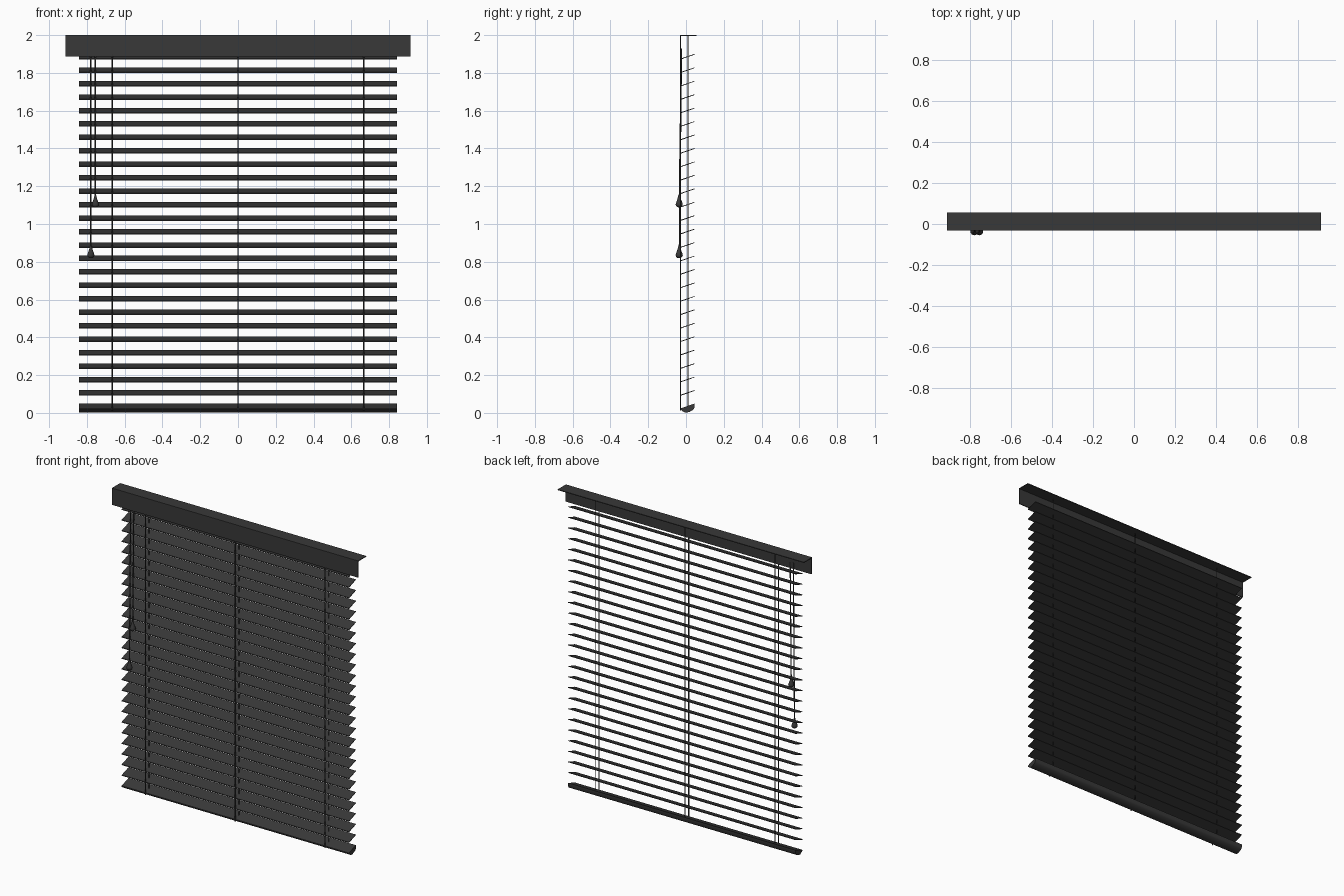
import bpy, bmesh, math
from mathutils import Vector

if "Cube" in bpy.data.objects:
    bpy.data.objects.remove(bpy.data.objects["Cube"])

mat = bpy.data.materials.new("charcoal")
mat.diffuse_color = (0.04, 0.04, 0.04, 1)
mat.use_nodes = True
mat.node_tree.nodes["Principled BSDF"].inputs["Base Color"].default_value = mat.diffuse_color


def finish(name, bm, smooth=False):
    bmesh.ops.recalc_face_normals(bm, faces=bm.faces)
    me = bpy.data.meshes.new(name)
    bm.to_mesh(me)
    bm.free()
    ob = bpy.data.objects.new(name, me)
    bpy.context.collection.objects.link(ob)
    me.materials.append(mat)
    if smooth:
        bpy.ops.object.select_all(action='DESELECT')
        ob.select_set(True)
        bpy.context.view_layer.objects.active = ob
        bpy.ops.object.shade_smooth_by_angle(angle=math.radians(35))
    return ob


def extrude_x(name, profile, half, smooth=False):
    """Closed (y, z) profile swept along x from -half to half."""
    bm = bmesh.new()
    face = bm.faces.new([bm.verts.new((-half, y, z)) for y, z in profile])
    ext = bmesh.ops.extrude_face_region(bm, geom=[face])
    verts = [g for g in ext["geom"] if isinstance(g, bmesh.types.BMVert)]
    bmesh.ops.translate(bm, verts=verts, vec=(2 * half, 0, 0))
    return finish(name, bm, smooth)


def lathe(name, profile, loc, steps=16):
    """(radius, z) profile spun about the vertical axis."""
    bm = bmesh.new()
    vs = [bm.verts.new((r, 0, z)) for r, z in profile]
    es = [bm.edges.new(p) for p in zip(vs, vs[1:])]
    bmesh.ops.spin(bm, geom=vs + es, cent=(0, 0, 0), axis=(0, 0, 1),
                   angle=2 * math.pi, steps=steps)
    bmesh.ops.remove_doubles(bm, verts=bm.verts, dist=1e-5)
    bmesh.ops.translate(bm, verts=bm.verts, vec=loc)
    return finish(name, bm, True)


def cord(name, a, b, radius):
    a, b = Vector(a), Vector(b)
    bm = bmesh.new()
    bmesh.ops.create_cone(bm, cap_ends=True, segments=8, radius1=radius,
                          radius2=radius, depth=(b - a).length)
    bmesh.ops.rotate(bm, verts=bm.verts, cent=(0, 0, 0),
                     matrix=Vector((0, 0, 1)).rotation_difference(b - a).to_matrix())
    bmesh.ops.translate(bm, verts=bm.verts, vec=(a + b) / 2)
    return finish(name, bm, True)


# L-shaped head rail, open at the back and ends
extrude_x("valance", [(-0.032, 1.888), (-0.032, 2.0), (0.055, 2.0),
                      (0.055, 1.995), (-0.026, 1.995), (-0.026, 1.888)], 0.912)

# Tilted slats
for i in range(26):
    z = 0.106 + 0.0712 * i
    extrude_x(f"slat_{i + 1:02d}", [(-0.028, z - 0.015), (0.044, z + 0.010),
                                    (0.044, z + 0.014), (-0.028, z - 0.010)], 0.842)

# Bottom rail with rounded underside
extrude_x("bottom_rail", [(-0.028, 0.024), (0.044, 0.049), (0.044, 0.026),
                          (0.038, 0.016), (0.020, 0.006), (0.004, 0.001),
                          (-0.006, 0.002), (-0.018, 0.009), (-0.028, 0.017)],
          0.842, True)

# Ladder cords: one in front of the slats, one through them
for label, x in (("left", -0.666), ("middle", 0), ("right", 0.666)):
    cord(f"front_cord_{label}", (x, -0.029, 0.012), (x, -0.029, 1.9), 0.0035)
    cord(f"lift_cord_{label}", (x, 0.010, 0.012), (x, 0.010, 1.996), 0.002)

# Pull cords with drop-shaped tassels
drop = [(0, 0), (0.010, 0.001), (0.017, 0.008), (0.019, 0.015), (0.016, 0.026),
        (0.010, 0.042), (0.006, 0.058), (0.004, 0.066), (0, 0.066)]
for label, x, z in (("short", -0.755, 1.088), ("long", -0.779, 0.820)):
    cord(f"pull_cord_{label}", (x, -0.035, z + 0.06), (x, -0.024, 1.93), 0.0035)
    lathe(f"tassel_{label}", drop, (x, -0.036, z))
